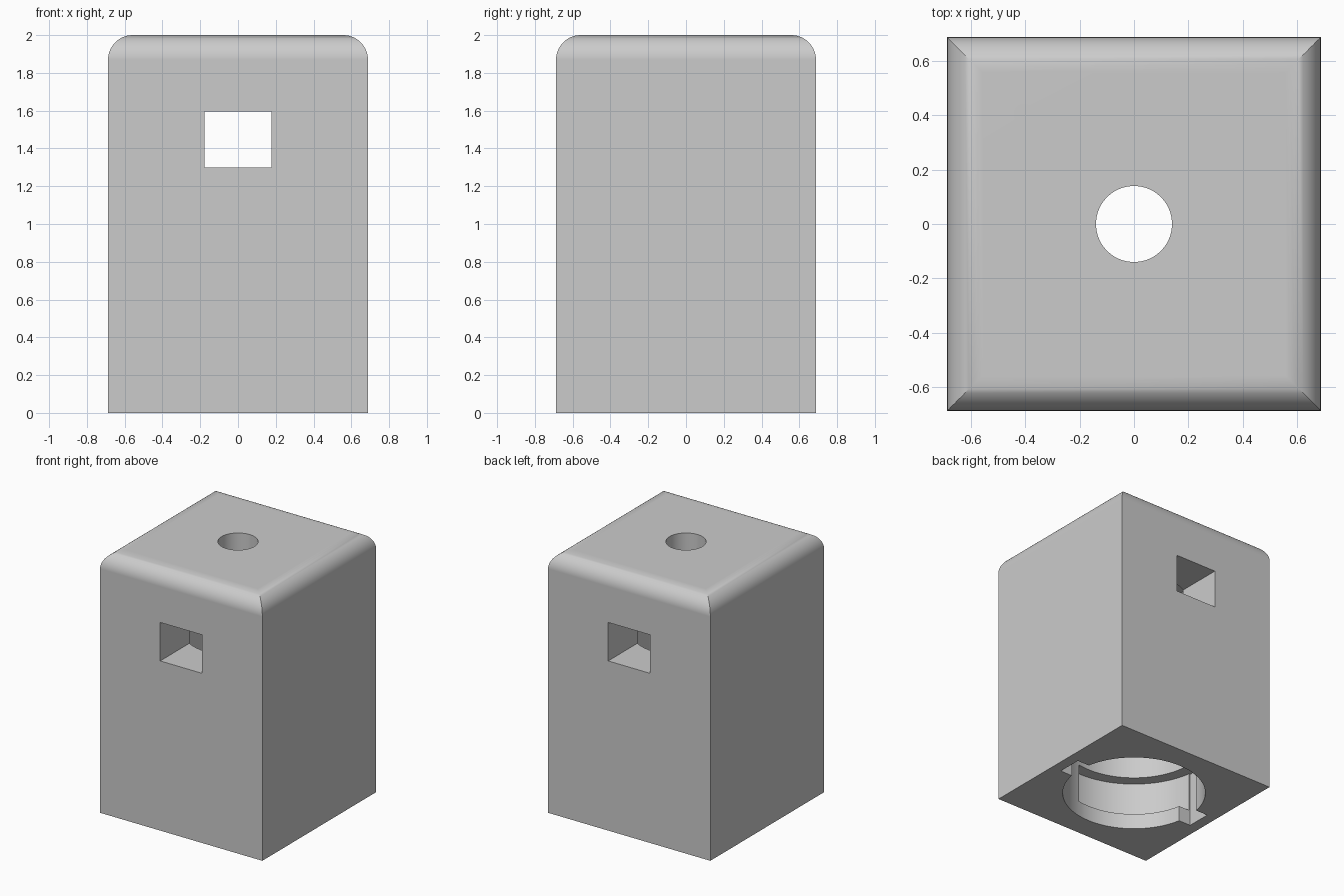
import bpy, bmesh
from math import sin, cos, pi, asin, radians

if "Cube" in bpy.data.objects:
    bpy.data.objects.remove(bpy.data.objects["Cube"], do_unlink=True)

HALF, HEIGHT, ROUND = 0.688, 2.0, 0.13
BORE, GROOVE, SLOT = 0.51, 0.6, 0.095
LIP, GROOVE_TOP = 0.12, 0.42

grey = bpy.data.materials.new("plain grey")
grey.use_nodes = True
grey.diffuse_color = (0.6, 0.6, 0.6, 1)
grey.node_tree.nodes["Principled BSDF"].inputs["Base Color"].default_value = (0.6, 0.6, 0.6, 1)


def loft(name, rings):
    """Solid skinned through rings of points, capped at both ends."""
    bm = bmesh.new()
    loops = [[bm.verts.new(p) for p in ring] for ring in rings]
    n = len(loops[0])
    for a, b in zip(loops, loops[1:]):
        for i in range(n):
            j = (i + 1) % n
            bm.faces.new((a[i], a[j], b[j], b[i]))
    bm.faces.new(loops[0][::-1])
    bm.faces.new(loops[-1])
    bmesh.ops.recalc_face_normals(bm, faces=bm.faces)
    mesh = bpy.data.meshes.new(name)
    bm.to_mesh(mesh)
    bm.free()
    mesh.materials.append(grey)
    obj = bpy.data.objects.new(name, mesh)
    bpy.context.collection.objects.link(obj)
    return obj


def prism(name, points, z0, z1):
    return loft(name, [[(x, y, z) for x, y in points] for z in (z0, z1)])


def arc(radius, start, end, steps):
    return [(radius * cos(start + (end - start) * i / steps),
             radius * sin(start + (end - start) * i / steps)) for i in range(steps + 1)]


def disc(name, radius, z0, z1):
    return prism(name, arc(radius, 0, 2 * pi, 96)[:-1], z0, z1)


def block(name, hx, hy, z0, z1):
    return prism(name, [(-hx, -hy), (hx, -hy), (hx, hy), (-hx, hy)], z0, z1)


# Housing: square column with a mitred, rounded top
levels = [(HALF, 0.0)]
for i in range(13):
    t = pi / 2 * i / 12
    levels.append((HALF - ROUND + ROUND * cos(t), HEIGHT - ROUND + ROUND * sin(t)))
housing = loft("housing", [[(-h, -h, z), (h, -h, z), (h, h, z), (-h, h, z)] for h, z in levels])

# Stepped bore, window passage and bayonet entry slots
cutters = [
    disc("lower_bore_cutter", BORE, -0.1, 1.0),
    disc("upper_bore_cutter", 0.38, 0.9, 1.75),
    disc("top_hole_cutter", 0.14, 1.6, 2.1),
    block("window_cutter", 0.178, 0.9, 1.3, 1.595),
    block("entry_slot_cutter", GROOVE + 0.004, SLOT, -0.1, GROOVE_TOP),
]

# Quarter-turn bayonet grooves above the lip
sweep = arc(GROOVE, 0, pi / 2 + asin(SLOT / GROOVE), 32) + [(-SLOT, 0.3), (0.3, 0)]
for side, name in ((1, "left_groove_cutter"), (-1, "right_groove_cutter")):
    cutters.append(prism(name, [(side * x, side * y) for x, y in sweep], LIP, GROOVE_TOP))

bpy.ops.object.select_all(action='DESELECT')
bpy.context.view_layer.objects.active = housing
housing.select_set(True)
for cutter in cutters:
    cutter.hide_render = True
    mod = housing.modifiers.new(cutter.name, 'BOOLEAN')
    mod.operation = 'DIFFERENCE'
    mod.solver = 'EXACT'
    mod.object = cutter
    bpy.ops.object.modifier_apply(modifier=mod.name)
for cutter in cutters:
    bpy.data.objects.remove(cutter, do_unlink=True)

# Smooth curves, crisp corners
bpy.ops.object.shade_smooth_by_angle(angle=radians(30))
weighted = housing.modifiers.new("even_shading", 'WEIGHTED_NORMAL')
weighted.keep_sharp = True
